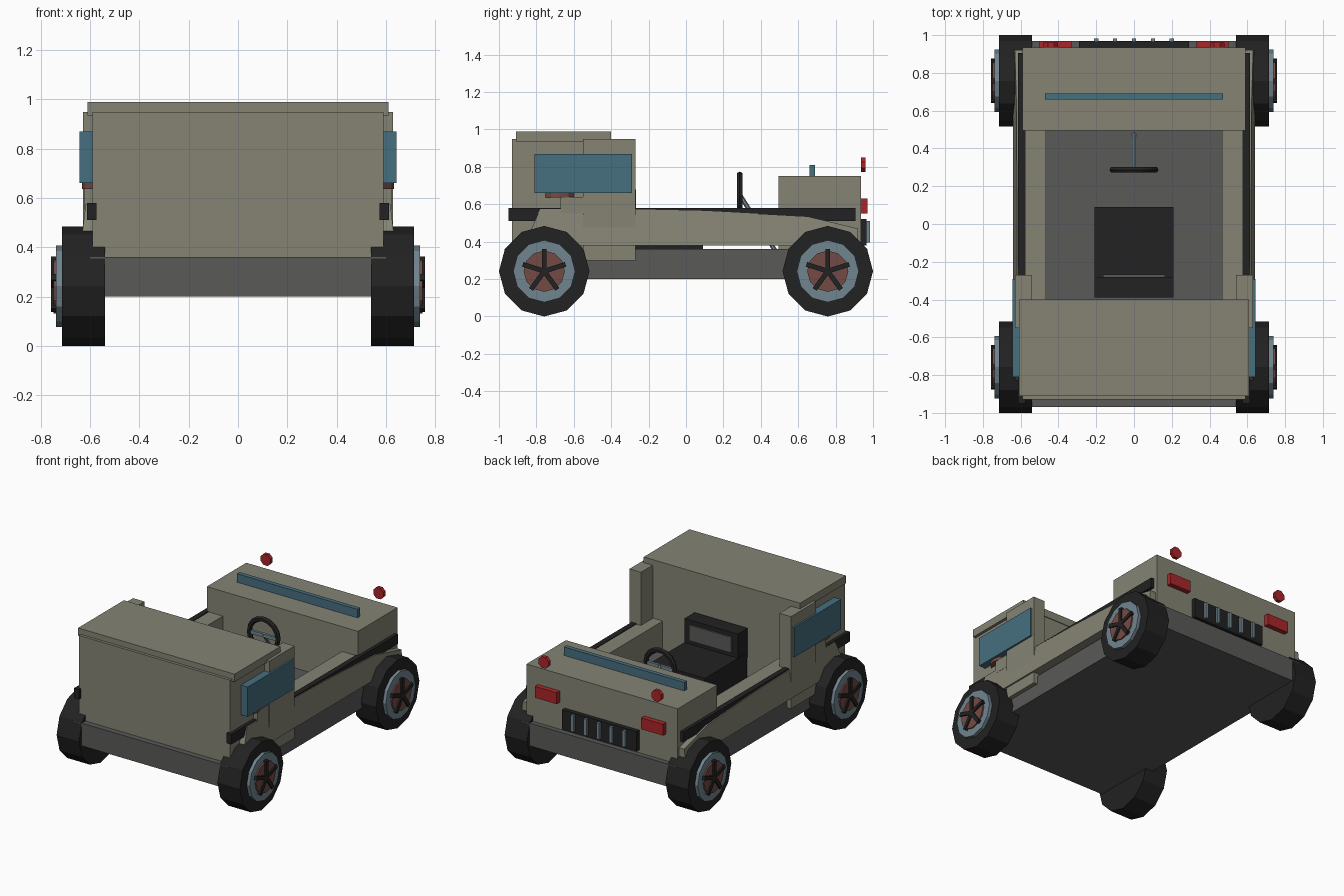
import bpy, bmesh, math
from mathutils import Vector, Matrix

if "Cube" in bpy.data.objects:
    bpy.data.objects.remove(bpy.data.objects["Cube"])


def mat(name, r, g, b):
    m = bpy.data.materials.new(name)
    m.diffuse_color = (r, g, b, 1)
    m.use_nodes = True
    m.node_tree.nodes["Principled BSDF"].inputs["Base Color"].default_value = m.diffuse_color
    return m


TAN = mat("olive tan paint", .235, .23, .175)
GRAY = mat("dark gray", .1, .1, .098)
BLACK = mat("black rubber", .016, .016, .016)
GLASS = mat("blue glass", .061, .156, .212)
STEEL = mat("blue gray steel", .165, .235, .275)
RED = mat("red lamp", .40, .019, .023)
BROWN = mat("red brown", .175, .070, .059)


def finish(name, bm, material):
    bmesh.ops.recalc_face_normals(bm, faces=bm.faces)
    me = bpy.data.meshes.new(name)
    bm.to_mesh(me)
    bm.free()
    me.materials.append(material)
    ob = bpy.data.objects.new(name, me)
    bpy.context.collection.objects.link(ob)
    return ob


def box(name, x, y, z, material):
    bm = bmesh.new()
    c = [(a + b) / 2 for a, b in (x, y, z)]
    s = [b - a for a, b in (x, y, z)]
    bmesh.ops.create_cube(bm, size=1, matrix=Matrix.Translation(c) @ Matrix.Diagonal((*s, 1)))
    return finish(name, bm, material)


def pair(name, x, y, z, material):
    for side, label in ((1, "right"), (-1, "left")):
        box(label + "_" + name, sorted((side * x[0], side * x[1])), y, z, material)


def rod(name, a, b, r, sides, material, turn=0):
    a, b = Vector(a), Vector(b)
    d = b - a
    bm = bmesh.new()
    m = Matrix.Translation((a + b) / 2) @ d.to_track_quat('Z', 'Y').to_matrix().to_4x4() @ Matrix.Rotation(turn, 4, 'Z')
    bmesh.ops.create_cone(bm, cap_ends=True, segments=sides, radius1=r, radius2=r, depth=d.length, matrix=m)
    return finish(name, bm, material)


# Chassis, solid rear cabin and roof, front hood
box("chassis", (-.6, .6), (-.97, .97), (.2, .36), GRAY)
box("rear_cabin", (-.59, .59), (-.93, -.405), (.36, .95), TAN)
box("roof", (-.61, .61), (-.91, -.40), (.935, .99), TAN)
box("hood", (-.59, .59), (.495, .935), (.36, .75), TAN)
box("windshield", (-.47, .47), (.66, .69), (.745, .81), GLASS)

# Side pillars, windows, rails and thick walls
pair("pillar", (.54, .63), (-.55, -.27), (.30, .95), TAN)
pair("window", (.585, .643), (-.81, -.29), (.66, .87), GLASS)
pair("rail", (.575, .613), (-.95, .905), (.51, .58), BLACK)
pair("side_wall", (.465, .60), (-.41, .5), (.38, .575), TAN)
pair("side_box", (.57, .622), (-.67, -.54), (.55, .64), TAN)

# Outer side panels, leaning outward toward the bottom
PROFILE = [(-.83, .38), (-.83, .46), (-.78, .575), (-.27, .573), (.1, .565),
           (.65, .535), (.92, .47), (.92, .38)]
for side, label in ((1, "right"), (-1, "left")):
    bm = bmesh.new()
    outer = [bm.verts.new((side * (.618 + (.575 - z) * .12), y, z)) for y, z in PROFILE]
    inner = [bm.verts.new((side * .585, y, z)) for y, z in PROFILE]
    bm.faces.new(outer)
    bm.faces.new(inner[::-1])
    n = len(PROFILE)
    for i in range(n):
        j = (i + 1) % n
        bm.faces.new((outer[i], inner[i], inner[j], outer[j]))
    finish(label + "_side_panel", bm, TAN)
    # Rounded side marker under the window
    rod(label + "_side_marker", (side * .54, -.675, .637), (side * .54, -.675, .663), .093, 12, BROWN)
    # Lamps
    rod(label + "_round_lamp", (side * .44, .935, .81), (side * .44, .96, .81), .042, 8, RED, math.pi / 8)
pair("front_lamp", (.33, .50), (.93, .97), (.55, .63), RED)

# Grille
box("grille", (-.29, .29), (.93, .965), (.38, .52), BLACK)
for i in range(5):
    x = -.2 + .1 * i
    box(f"grille_bar_{i + 1}", (x - .011, x + .011), (.96, .983), (.395, .51), STEEL)

# Seat
box("seat_cushion", (-.21, .21), (-.38, .09), (.36, .54), BLACK)
box("seat_back", (-.208, .208), (-.39, -.28), (.5, .71), BLACK)
box("seat_back_pad", (-.165, .165), (-.285, -.268), (.57, .68), GRAY)

# Steering wheel: ring, spoke and slanted column
bm = bmesh.new()
N, M, R, r = 16, 6, .112, .018
ring = [[bm.verts.new(((R + r * math.cos(b)) * math.cos(a), .287 + r * math.sin(b),
                       .645 + (R + r * math.cos(b)) * math.sin(a)))
         for b in (2 * math.pi * k / M for k in range(M))]
        for a in (2 * math.pi * i / N for i in range(N))]
for i in range(N):
    for k in range(M):
        p, q = ring[i], ring[(i + 1) % N]
        bm.faces.new((p[k], q[k], q[(k + 1) % M], p[(k + 1) % M]))
finish("steering_ring", bm, BLACK)
box("steering_spoke", (-.105, .105), (.278, .296), (.633, .657), STEEL)
rod("steering_column", (0, .285, .655), (0, .475, .355), .012, 6, STEEL)

# Wheels: tyre, rim, hub disc and five spokes
for sx, lx in ((1, "right"), (-1, "left")):
    for sy, ly in ((-1, "front"), (1, "rear")):
        y, z, name = sy * .758, .242, f"{ly}_{lx}"
        rod(name + "_tyre", (sx * .54, y, z), (sx * .715, y, z), .242, 12, BLACK)
        rod(name + "_rim", (sx * .70, y, z), (sx * .738, y, z), .166, 12, STEEL)
        rod(name + "_hub", (sx * .73, y, z), (sx * .748, y, z), .11, 12, BROWN)
        bm = bmesh.new()
        for k in range(5):
            m = (Matrix.Translation((sx * .746, y, z)) @ Matrix.Rotation(2 * math.pi * k / 5, 4, 'X')
                 @ Matrix.Translation((0, 0, .058)) @ Matrix.Diagonal((.024, .026, .124, 1)))
            bmesh.ops.create_cube(bm, size=1, matrix=m)
        finish(name + "_spokes", bm, BLACK)
